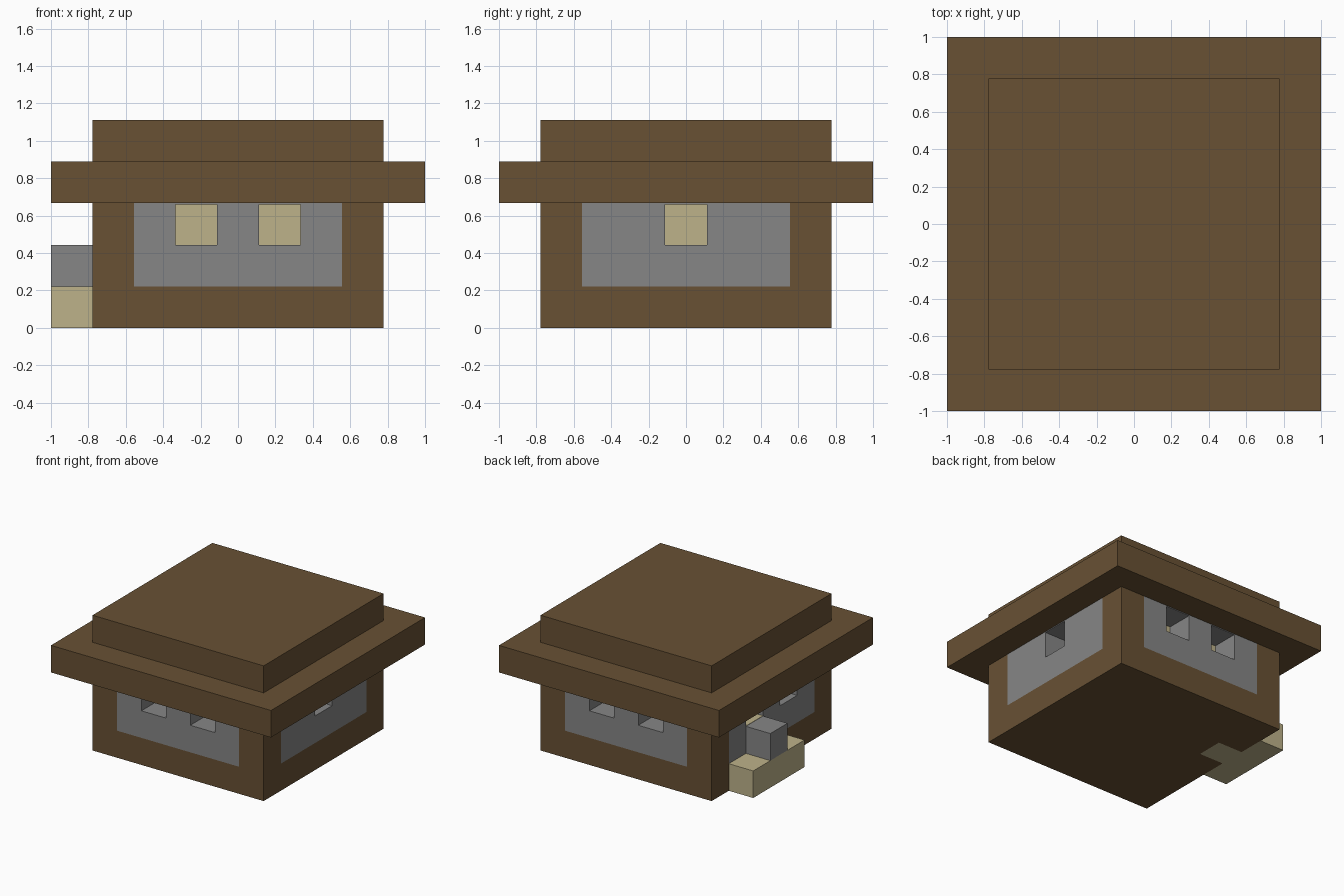
import bpy, bmesh, math
from mathutils import Matrix

U = 2 / 9  # one block

cube = bpy.data.objects.get("Cube")
if cube:
    bpy.data.objects.remove(cube, do_unlink=True)


def material(name, rgb):
    m = bpy.data.materials.new(name)
    m.use_nodes = True
    color = (*rgb, 1)
    m.diffuse_color = color
    bsdf = next(n for n in m.node_tree.nodes if n.type == 'BSDF_PRINCIPLED')
    bsdf.inputs["Base Color"].default_value = color
    return m


wood = material("dark_wood", (0.138, 0.082, 0.034))
stone = material("grey_stone", (0.238, 0.238, 0.238))
plank = material("pale_plank", (0.509, 0.445, 0.254))


def prism(name, outline, offset, mat, turn=0):
    """Extrude a closed outline (in block units) along an offset."""
    bm = bmesh.new()
    face = bm.faces.new([bm.verts.new(p) for p in outline])
    new = bmesh.ops.extrude_face_region(bm, geom=[face])["geom"]
    moved = [g for g in new if isinstance(g, bmesh.types.BMVert)]
    bmesh.ops.translate(bm, verts=moved, vec=offset)
    bmesh.ops.recalc_face_normals(bm, faces=bm.faces)
    bm.transform(Matrix.Rotation(math.radians(turn), 4, 'Z') @ Matrix.Scale(U, 4))
    mesh = bpy.data.meshes.new(name)
    bm.to_mesh(mesh)
    bm.free()
    mesh.materials.append(mat)
    obj = bpy.data.objects.new(name, mesh)
    bpy.context.collection.objects.link(obj)
    return obj


def box(name, x, y, z, mat, turn=0):
    outline = [(x[0], y[0], z[0]), (x[1], y[0], z[0]),
               (x[1], y[1], z[0]), (x[0], y[1], z[0])]
    return prism(name, outline, (0, 0, z[1] - z[0]), mat, turn)


def wall(name, windows, turn):
    """Stone wall with window notches open at the top, closed by lintels."""
    pts = [(-2.5, 1), (2.5, 1), (2.5, 3)]
    for c in sorted(windows, reverse=True):
        pts += [(c + .5, 3), (c + .5, 2), (c - .5, 2), (c - .5, 3)]
    pts.append((-2.5, 3))
    prism(name, [(u, -3.5, z) for u, z in pts], (0, 1, 0), stone, turn)
    for i, c in enumerate(windows):
        box(f"{name}_lintel_{i + 1}", (c - .5, c + .5), (-3.5, -2.5),
            (2.97, 3), stone, turn)


# Base with a notch for the doorway
prism("base", [(-3.5, -3.5, 0), (3.5, -3.5, 0), (3.5, 3.5, 0), (-3.5, 3.5, 0),
               (-3.5, 1.5, 0), (-2.5, 1.5, 0), (-2.5, .5, 0), (-3.5, .5, 0)],
      (0, 0, 1), wood)

# Corner posts
for i in range(4):
    box(f"corner_post_{i + 1}", (-3.5, -2.5), (-3.5, -2.5), (1, 3), wood, i * 90)

# Walls around a plank core that shows in the openings
wall("front_wall", [-1, 1], 0)
wall("left_wall", [0], 90)
wall("back_wall", [-1, 1], 180)
wall("right_wall", [-1, 1], 270)
box("inner_planks", (-2.5, 2.5), (-2.5, 2.5), (1, 3), plank)

# Doorway and steps
box("door_footing", (-3.5, -2.5), (.5, 1.5), (0, 1), plank)
box("door_threshold", (-3.5, -2.5), (.5, 1.5), (2, 2.01), plank)
box("landing", (-4.5, -3.5), (-.5, 2.5), (0, 1), plank)
box("door_step", (-4.5, -3.5), (.5, 1.5), (1, 2), stone)

# Stepped roof
box("eaves", (-4.5, 4.5), (-4.5, 4.5), (3, 4), wood)
box("roof_top", (-3.5, 3.5), (-3.5, 3.5), (4, 5), wood)
